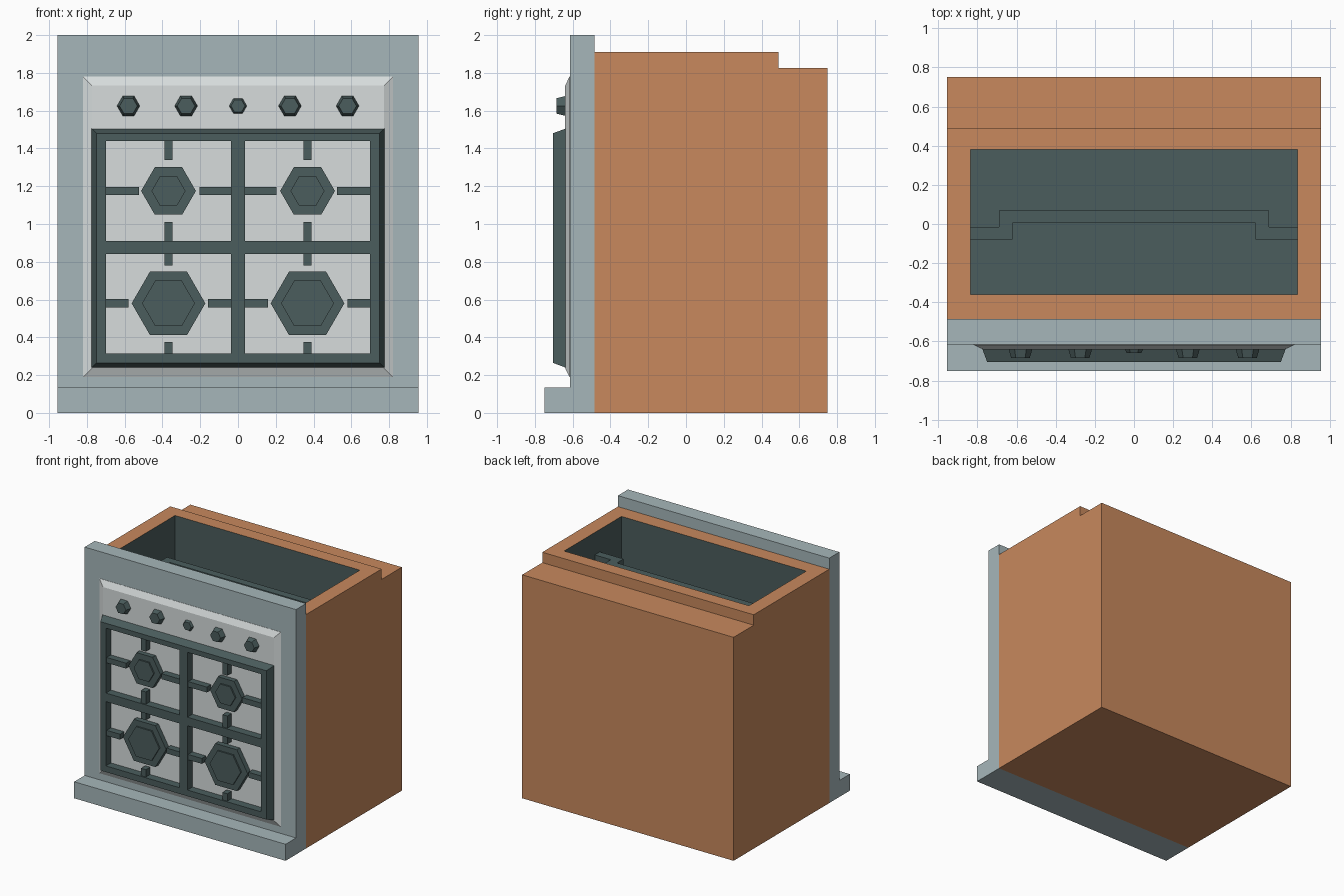
import bpy, bmesh, math
from mathutils import Vector

if "Cube" in bpy.data.objects:
    bpy.data.objects.remove(bpy.data.objects["Cube"])


def mat(name, rgb):
    m = bpy.data.materials.new(name)
    m.diffuse_color = (*rgb, 1)
    m.use_nodes = True
    m.node_tree.nodes["Principled BSDF"].inputs["Base Color"].default_value = m.diffuse_color
    return m


ORANGE = mat("orange", (0.58, 0.25, 0.11))
PALE = mat("pale_blue_grey", (0.38, 0.47, 0.49))
DARK = mat("dark_grey", (0.07, 0.11, 0.11))
WHITE = mat("off_white", (0.68, 0.72, 0.72))


def finish(name, bm, *mats):
    bmesh.ops.recalc_face_normals(bm, faces=bm.faces)
    me = bpy.data.meshes.new(name)
    bm.to_mesh(me)
    bm.free()
    for m in mats:
        me.materials.append(m)
    ob = bpy.data.objects.new(name, me)
    bpy.context.collection.objects.link(ob)
    return ob


def loft(bm, loops, closed=False):
    """Skin equal-length point loops; cap the ends, or join last to first."""
    rings = [[bm.verts.new(p) for p in lp] for lp in loops]
    n = len(rings[0])
    pairs = list(zip(rings, rings[1:]))
    if closed:
        pairs.append((rings[-1], rings[0]))
    else:
        bm.faces.new(rings[0])
        bm.faces.new(rings[-1])
    for a, b in pairs:
        for i in range(n):
            j = (i + 1) % n
            bm.faces.new((a[i], a[j], b[j], b[i]))


def rect(x0, x1, z0, z1, y):
    return [(x0, y, z0), (x1, y, z0), (x1, y, z1), (x0, y, z1)]


def hexagon(cx, cz, r, y):
    return [(cx + r * math.cos(k * math.pi / 3), y, cz + r * math.sin(k * math.pi / 3))
            for k in range(6)]


def solid(name, m, *loops):
    bm = bmesh.new()
    loft(bm, loops)
    return finish(name, bm, m)


def bar(name, x0, x1, z0, z1, y0, y1, m=DARK):
    return solid(name, m, rect(x0, x1, z0, z1, y0), rect(x0, x1, z0, z1, y1))


def side_prism(bm, profile, hx=0.955):
    loft(bm, [[(x, y, z) for y, z in profile] for x in (-hx, hx)])


# Cabinet body with stepped back edge and a dark open cavity
bm = bmesh.new()
side_prism(bm, [(-.485, 0), (.75, 0), (.75, 1.825), (.49, 1.825), (.49, 1.91), (-.485, 1.91)])
bmesh.ops.recalc_face_normals(bm, faces=bm.faces)
top = next(f for f in bm.faces if f.calc_center_median().z > 1.909)
bmesh.ops.inset_individual(bm, faces=[top], thickness=0.1)
for v in top.verts:
    v.co = Vector((math.copysign(.835, v.co.x), .38 if v.co.y > 0 else -.36, 1.91))
ext = bmesh.ops.extrude_discrete_faces(bm, faces=[top])
floor = ext["faces"][0]
for v in floor.verts:
    v.co.z = 0.12
floor.material_index = 1
for e in floor.edges:
    for f in e.link_faces:
        f.material_index = 1
finish("cabinet_body", bm, ORANGE, DARK)

# Cranked rail across the cavity
half_back = [(.835, -.015), (.69, -.015), (.69, .07)]
half_front = [(.62, .005), (.62, -.08), (.835, -.08)]
bm = bmesh.new()
back = half_back + [(-x, y) for x, y in reversed(half_back)]
front = [(-x, y) for x, y in reversed(half_front)]
front = front[:]
strip_b = back
strip_f = [(.835, -.08), (.62, -.08), (.62, .005), (-.62, .005), (-.62, -.08), (-.835, -.08)]
loft(bm, [[(bx, by, 1.665), (bx, by, 1.727), (fx, fy, 1.727), (fx, fy, 1.665)]
          for (bx, by), (fx, fy) in zip(strip_b, strip_f)])
finish("cavity_rail", bm, DARK)

# Front panel with foot ledge
bm = bmesh.new()
side_prism(bm, [(-.485, 0), (-.485, 2), (-.615, 2), (-.615, .135), (-.75, .135), (-.75, 0)])
finish("front_panel", bm, PALE)

# Bevelled hob plate
solid("hob_plate", WHITE, rect(-.82, .82, .19, 1.78, -.61), rect(-.82, .82, .19, 1.78, -.617),
      rect(-.772, .772, .238, 1.732, -.64))

# Grate frame: mitred ring with sloping outer faces
bm = bmesh.new()
loft(bm, [rect(-.775, .775, .24, 1.505, -.638), rect(-.75, .75, .265, 1.48, -.705),
          rect(-.70, .70, .315, 1.44, -.705), rect(-.70, .70, .315, 1.44, -.638)], closed=True)
finish("grate_frame", bm, DARK)

# Grate cross bars
bar("grate_upright", -.036, .036, .315, 1.44, -.638, -.705)
for s in (-1, 1):
    a, b = sorted((s * .036, s * .70))
    bar("grate_crossbar", a, b, .84, .91, -.638, -.705)

# Burners and pan prongs: centre z, cap radius, inner radius, x gaps, z spans
ROWS = [
    (1.175, .145, .09, (.525, .205), ((1.34, 1.44), (.91, 1.01))),
    (.58, .195, .14, (.58, .16), ((.78, .84), (.315, .375))),
]
W = .022
for cz, r, ri, (x_out, x_in), spans in ROWS:
    for s in (-1, 1):
        cx = s * .368
        solid("burner_base", DARK, hexagon(cx, cz, r, -.638), hexagon(cx, cz, r, -.68))
        solid("burner_cap", DARK, hexagon(cx, cz, ri, -.678), hexagon(cx, cz, ri, -.692))
        for x0, x1 in ((x_out, .70), (.036, x_in)):
            a, b = sorted((s * x0, s * x1))
            bar("side_prong", a, b, cz - W, cz + W, -.638, -.695)
        for z0, z1 in spans:
            bar("upright_prong", cx - W, cx + W, z0, z1, -.638, -.695)

# Tapered hexagonal knobs, the middle one smaller
for x in (-.58, -.275, 0, .275, .58):
    r, y = (.048, -.658) if x == 0 else (.061, -.685)
    solid("control_knob", DARK, hexagon(x, 1.625, r, -.638), hexagon(x, 1.625, r * .77, y))
